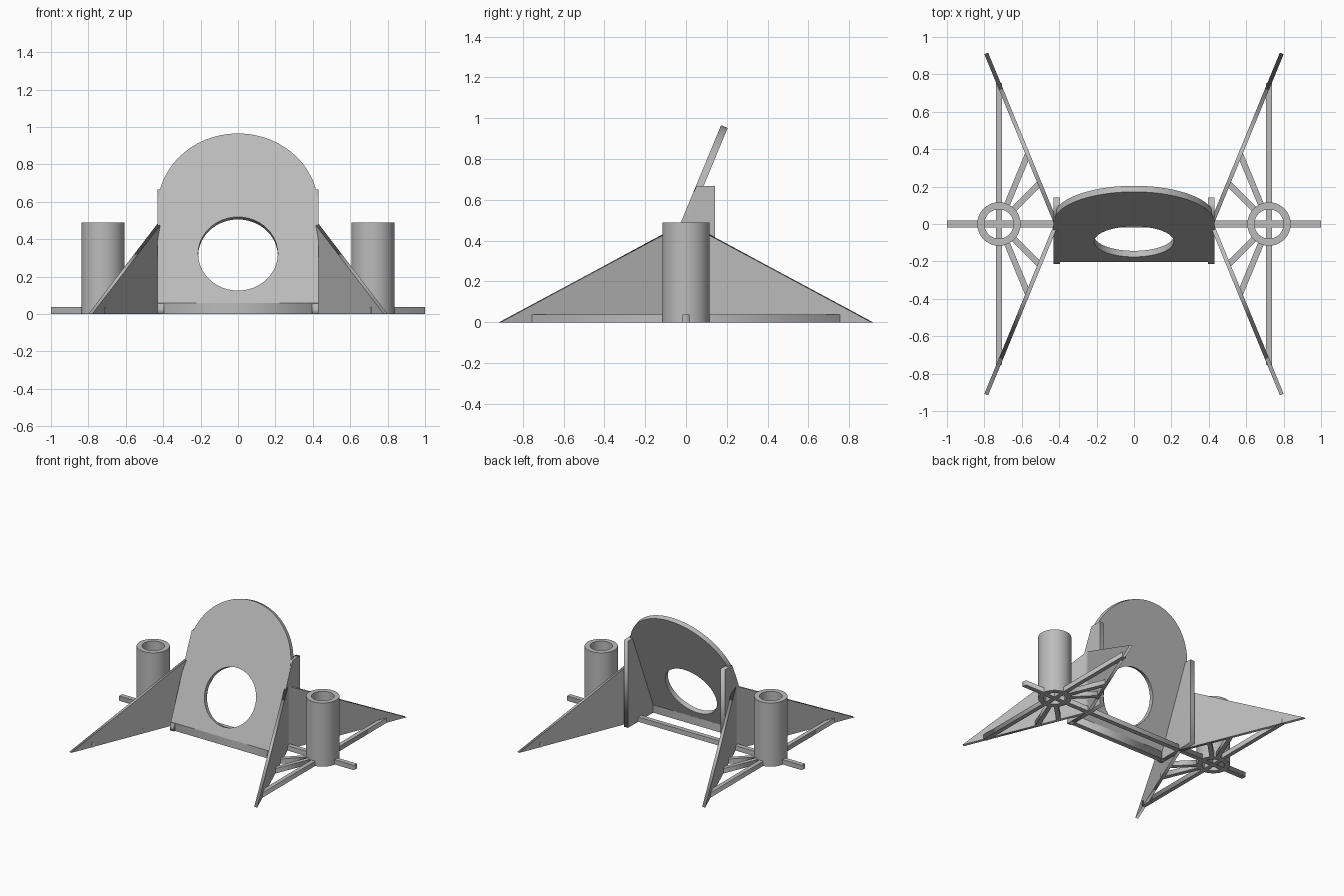
import bpy, bmesh
from math import sin, cos, pi, radians, hypot
from mathutils import Matrix, Vector

cube = bpy.data.objects.get("Cube")
if cube:
    bpy.data.objects.remove(cube, do_unlink=True)

grey = bpy.data.materials.new("plain grey")
grey.use_nodes = True
colour = (0.5, 0.5, 0.5, 1)
grey.diffuse_color = colour
grey.node_tree.nodes["Principled BSDF"].inputs["Base Color"].default_value = colour


def arc(cx, cy, r, start=0.0, end=2 * pi, n=64):
    full = end - start > 6.28
    steps = n if full else n + 1
    return [(cx + r * cos(start + (end - start) * i / n),
             cy + r * sin(start + (end - start) * i / n)) for i in range(steps)]


def rect(x0, x1, y0, y1):
    return [(x0, y0), (x1, y0), (x1, y1), (x0, y1)]


def frame(origin, u, v):
    """Matrix whose local x, y axes are u and v, with the normal as z."""
    u, v = Vector(u).normalized(), Vector(v).normalized()
    m = Matrix((u, v, u.cross(v))).transposed().to_4x4()
    return Matrix.Translation(origin) @ m


def prism(name, loops, thick, matrix, smooth=False):
    """Filled outline (later loops are holes), thick along the local z, centred."""
    curve = bpy.data.curves.new(name, 'CURVE')
    curve.dimensions, curve.fill_mode, curve.extrude = '2D', 'BOTH', thick / 2
    for pts in loops:
        s = curve.splines.new('POLY')
        s.points.add(len(pts) - 1)
        for p, (x, y) in zip(s.points, pts):
            p.co = (x, y, 0, 1)
        s.use_cyclic_u = True
    temp = bpy.data.objects.new(name + "_outline", curve)
    mesh = bpy.data.meshes.new_from_object(temp)
    bpy.data.objects.remove(temp)
    bpy.data.curves.remove(curve)
    bm = bmesh.new()
    bm.from_mesh(mesh)
    bm.transform(matrix)
    bmesh.ops.remove_doubles(bm, verts=bm.verts, dist=1e-5)
    bmesh.ops.recalc_face_normals(bm, faces=bm.faces)
    bm.to_mesh(mesh)
    bm.free()
    mesh.name = name
    mesh.materials.clear()
    mesh.materials.append(grey)
    obj = bpy.data.objects.new(name, mesh)
    bpy.context.collection.objects.link(obj)
    if smooth:
        bpy.ops.object.select_all(action='DESELECT')
        obj.select_set(True)
        bpy.context.view_layer.objects.active = obj
        bpy.ops.object.shade_smooth_by_angle(angle=radians(30))
    return obj


def flat(z0, z1):
    return Matrix.Translation((0, 0, (z0 + z1) / 2))


BAR = 0.037      # height of the floor bars
HALF = 0.43      # half width of the plate
TUBE_X = 0.722

# Leaning plate with a round top and a round hole
lean = radians(22.5)
slope = Vector((0, sin(lean), cos(lean)))
normal = Vector((1, 0, 0)).cross(slope)
plate_t = 0.035
outline = [(-HALF, 0.065), (HALF, 0.065)] + arc(0, 0.615, HALF, 0, pi)
prism("leaning_plate", [outline, arc(0, 0.349, 0.213)], plate_t,
      frame(Vector((0, -0.228, 0)) - normal * plate_t / 2, (1, 0, 0), slope), True)

# Upright strip at the foot of the plate
prism("plate_foot", [rect(-HALF, HALF, -0.203, -0.165)], 0.06, flat(0, 0.06))

# Long bar across the floor
prism("cross_bar", [rect(-1, 1, -0.018, 0.018)], BAR, flat(0, BAR))

wing_start, wing_end = Vector((0.415, 0, 0)), Vector((0.79, 0.912, 0))
run = wing_end - wing_start

for sx, side in ((1, "left"), (-1, "right")):
    # Side support behind the plate
    prism(side + "_support",
          [[(-0.214, 0), (0.142, 0), (0.142, 0.667), (0.051, 0.667), (-0.214, 0.03)]],
          0.035, frame((sx * 0.4125, 0, 0), (0, 1, 0), (0, 0, 1)))

    # Open tube and the bar running under it
    prism(side + "_tube", [arc(sx * TUBE_X, 0, 0.116), arc(sx * TUBE_X, 0, 0.078)],
          0.49, flat(0, 0.49), True)
    prism(side + "_long_bar",
          [rect(sx * TUBE_X - 0.016, sx * TUBE_X + 0.016, -0.755, 0.755)], BAR, flat(0, BAR))

    for sy, end in ((-1, "front"), (1, "back")):
        mirror = Matrix.Diagonal((sx, sy, 1, 1))
        # Triangular wing
        prism(f"{side}_{end}_wing", [[(0, 0), (run.length, 0), (0, 0.49)]], 0.022,
              mirror @ frame(wing_start, run, (0, 0, 1)))
        # Spokes from the tube to the wing
        for label, deg, length in (("short", 45, 0.312), ("long", 67.5, 0.405)):
            a = radians(deg)
            prism(f"{side}_{end}_{label}_spoke", [rect(0.1, length, -0.016, 0.016)], BAR,
                  mirror @ frame((TUBE_X, 0, BAR / 2), (-cos(a), sin(a), 0),
                                 (-sin(a), -cos(a), 0)))
